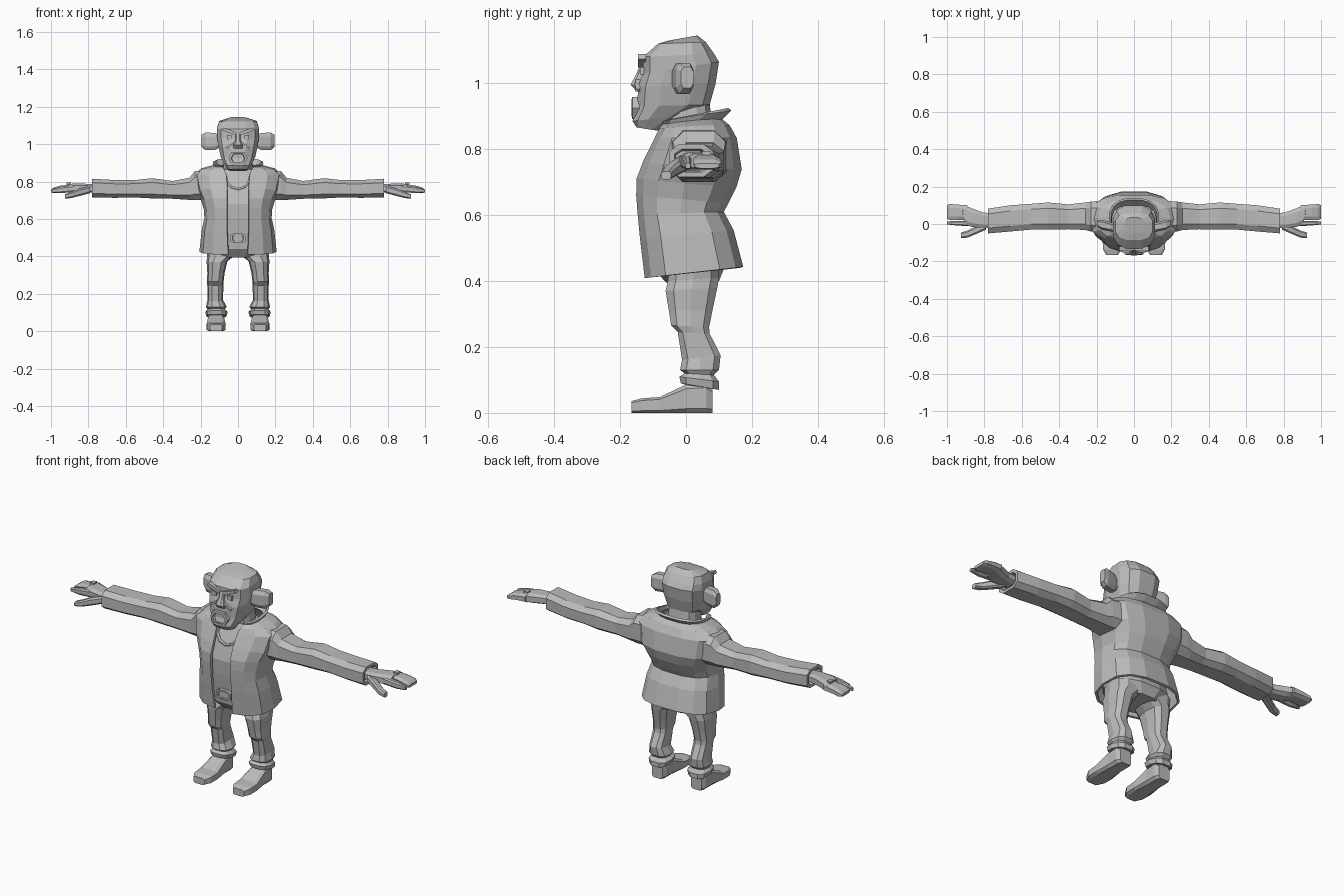
import bpy, bmesh, math
from mathutils import Matrix, Vector

cube = bpy.data.objects.get("Cube")
if cube:
    bpy.data.objects.remove(cube)

grey = bpy.data.materials.new("plain_grey")
grey.use_nodes = True
grey.diffuse_color = (0.5, 0.5, 0.5, 1)
grey.node_tree.nodes["Principled BSDF"].inputs["Base Color"].default_value = grey.diffuse_color


def power(value, p):
    return math.copysign(abs(value) ** (2 / p), value)


def section(n, p):
    """Faceted rounded outline that just fills the unit square."""
    angles = [(i + 0.5) * math.tau / n for i in range(n)]
    pts = [(power(math.sin(a), p), power(math.cos(a), p)) for a in angles]
    mu, mv = max(u for u, v in pts), max(v for u, v in pts)
    return [(u / mu, v / mv) for u, v in pts]


def tilted(outline, yf, zf, yb, zb, w, cx=0):
    """Ring running from a front point to a back point, half width w."""
    front, back = Vector((cx, yf, zf)), Vector((cx, yb, zb))
    return [front.lerp(back, (1 - v) / 2) + Vector((w * u, 0, 0)) for u, v in outline]


def across(outline, x, y0, y1, z0, z1):
    """Upright ring at one x."""
    return [Vector((x, (y0 + y1 + (y1 - y0) * u) / 2, (z0 + z1 + (z1 - z0) * v) / 2))
            for u, v in outline]


def finish(name, bm, mirror=False):
    bmesh.ops.recalc_face_normals(bm, faces=bm.faces)
    mesh = bpy.data.meshes.new(name)
    bm.to_mesh(mesh)
    bm.free()
    mesh.materials.append(grey)
    obj = bpy.data.objects.new(name, mesh)
    bpy.context.collection.objects.link(obj)
    if mirror:
        obj.modifiers.new("mirror", "MIRROR")
    return obj


def loft(name, rings, mirror=False, closed=True):
    bm = bmesh.new()
    loops = [[bm.verts.new(p) for p in ring] for ring in rings]
    n = len(loops[0])
    for a, b in zip(loops, loops[1:]):
        for i in range(n if closed else n - 1):
            j = (i + 1) % n
            bm.faces.new((a[i], a[j], b[j], b[i]))
    if closed:
        bm.faces.new(loops[0])
        bm.faces.new(loops[-1])
    return finish(name, bm, mirror)


def box(name, centre, size, roll=0, mirror=False):
    bm = bmesh.new()
    bmesh.ops.create_cube(bm, size=1, matrix=Matrix.Translation(centre)
                          @ Matrix.Rotation(roll, 4, "Y") @ Matrix.Diagonal((*size, 1)))
    return finish(name, bm, mirror)


round_out, square_out = section(12, 2.6), section(8, 3.2)

# Open jacket: C-shaped rings with a gap at the front, then a flared collar
jacket_rows = [
    (-.115, .41, .165, .44, .195, .05), (-.13, .53, .136, .55, .182, .055),
    (-.137, .6, .105, .61, .168, .055), (-.142, .66, .12, .64, .17, .055),
    (-.14, .71, .145, .69, .185, .055), (-.12, .76, .16, .74, .212, .055),
    (-.085, .83, .145, .83, .23, .06), (-.075, .855, .125, .865, .19, .07),
    (-.07, .87, .1, .89, .12, .075), (-.08, .885, .13, .925, .125, .085)]
rings = []
for yf, zf, yb, zb, w, gap in jacket_rows:
    p, n = 2.7, 14
    start = math.asin((gap / w) ** (p / 2))
    angles = [start + (math.tau - 2 * start) * i / (n - 1) for i in range(n)]
    outline = [(power(math.sin(a), p), power(math.cos(a), p)) for a in angles]
    rings.append(tilted(outline, yf, zf, yb, zb, w))
jacket = loft("jacket", rings, closed=False)
solid = jacket.modifiers.new("cloth", "SOLIDIFY")
solid.thickness = 0.012
solid.offset = -1

# Shirt inside the jacket, neck and neckline
loft("shirt", [tilted(round_out, *r) for r in [
    (-.06, .395, .1, .4, .1), (-.1, .44, .12, .45, .16), (-.12, .6, .085, .6, .15),
    (-.125, .68, .11, .68, .16), (-.1, .77, .13, .76, .18), (-.07, .83, .12, .83, .18),
    (-.055, .865, .08, .87, .09)]])
loft("neck", [tilted(round_out, -.055, .84, .085, .84, .08),
              tilted(round_out, -.06, .94, .07, .95, .075)])
curve = bpy.data.curves.new("neckline", "CURVE")
curve.dimensions = "3D"
curve.bevel_depth = 0.008
curve.bevel_resolution = 0
spline = curve.splines.new("POLY")
spline.points.add(6)
for i, point in enumerate(spline.points):
    a = math.pi * i / 6
    z = .84 - .08 * math.sin(a)
    point.co = (-.07 * math.cos(a), -.07 - .035 * math.sin(a), z, 1)
curve.materials.append(grey)
bpy.context.collection.objects.link(bpy.data.objects.new("neckline", curve))

# Belt buckle: plate with a raised centre
loft("buckle", [[Vector((.042 * s * u, y, .497 + .026 * s * v)) for u, v in square_out]
                for y, s in [(-.1, 1), (-.128, 1), (-.128, .7), (-.122, .65)]])

# Head
loft("head", [tilted(section(12, 2.9), *r) for r in [
    (-.15, .866, -.085, .856, .05), (-.162, .885, 0, .905, .072),
    (-.148, .93, .072, .935, .092), (-.145, .99, .09, 1.0, .106),
    (-.132, 1.03, .1, 1.065, .112), (-.13, 1.08, .085, 1.09, .112),
    (-.085, 1.12, .06, 1.125, .1), (-.05, 1.13, .035, 1.145, .05)]])
loft("ear", [across(square_out, *r) for r in [
    (.09, -.045, .0, .985, 1.045), (.125, -.04, .01, .968, 1.06),
    (.175, -.03, .022, .968, 1.062), (.195, -.015, .022, .985, 1.05)]], mirror=True)

# Face: brows, eyes, nose and open mouth
box("brow", (.045, -.133, 1.068), (.075, .024, .016), -.35, True)
box("eye", (.047, -.134, 1.038), (.026, .012, .024), 0, True)
box("cheek_fold", (.04, -.146, .993), (.05, .014, .01), .6, True)
loft("nose", [tilted(square_out, *r) for r in [
    (-.152, .978, -.12, .978, .026), (-.168, .995, -.12, .992, .024),
    (-.15, 1.03, -.12, 1.03, .012), (-.138, 1.06, -.12, 1.06, .016)]])
mouth = section(6, 3)
loft("lips", [[Vector((.052 * s * u, y, .925 + .034 * s * v)) for u, v in mouth]
              for y, s in [(-.13, 1), (-.163, 1), (-.165, .72), (-.15, .66)]])

# Sleeves and hands
loft("sleeve", [across(square_out, *r) for r in [
    (.16, -.05, .125, .7, .86), (.23, -.04, .12, .7, .855), (.26, -.032, .115, .702, .82),
    (.35, -.028, .105, .708, .803), (.46, -.03, .115, .71, .818),
    (.55, -.03, .108, .715, .808), (.66, -.04, .1, .713, .808), (.78, -.05, .082, .716, .815),
    (.78, -.035, .068, .73, .8), (.76, -.03, .06, .735, .795)]], True)
loft("palm", [across(square_out, *r) for r in [
    (.74, -.02, .055, .742, .785), (.81, -.022, .062, .74, .788),
    (.87, -.015, .085, .738, .79), (.91, .005, .1, .742, .786)]], True)
loft("fingers", [across(square_out, *r) for r in [
    (.89, .022, .1, .743, .786), (.95, .022, .104, .742, .778),
    (.985, .022, .107, .738, .768), (1.0, .028, .1, .742, .757)]], True)
loft("index_finger", [across(square_out, *r) for r in [
    (.87, -.012, .018, .744, .782), (.95, -.008, .016, .738, .772),
    (1.0, -.002, .014, .742, .758)]], True)
loft("thumb", [across(square_out, *r) for r in [
    (.79, -.03, .02, .738, .778), (.85, -.056, -.015, .722, .762),
    (.89, -.073, -.035, .712, .745), (.925, -.076, -.045, .708, .732)]], True)
box("finger_ring", (.905, .062, .784), (.022, .028, .02), 0, True)

# Trousers with gathered cuffs
loft("trouser_leg", [tilted(section(10, 2.6), *r) for r in [
    (-.05, .45, .1, .45, .085, .085), (-.055, .4, .1, .41, .075, .09),
    (-.062, .37, .095, .38, .056, .112), (-.052, .31, .08, .31, .046, .118),
    (-.045, .265, .07, .26, .045, .122), (-.025, .245, .072, .24, .043, .121),
    (-.012, .16, .105, .175, .042, .122), (-.018, .13, .1, .13, .055, .116),
    (-.004, .12, .085, .115, .047, .117), (-.02, .11, .1, .095, .06, .115),
    (-.016, .09, .1, .07, .054, .116), (.0, .085, .08, .075, .04, .118)]], True)

# Shoes: upright rings from heel to toe
shoe = []
for y, x0, x1, top in [(.08, .085, .148, .075), (.06, .074, .16, .09), (.0, .074, .16, .086),
                       (-.08, .066, .168, .048), (-.135, .068, .166, .044), (-.165, .085, .15, .036)]:
    shoe.append([Vector(((x0 + x1 + (x1 - x0) * u) / 2, y, top * (1 + v) / 2))
                 for u, v in section(8, 5)])
loft("shoe", shoe, True)
